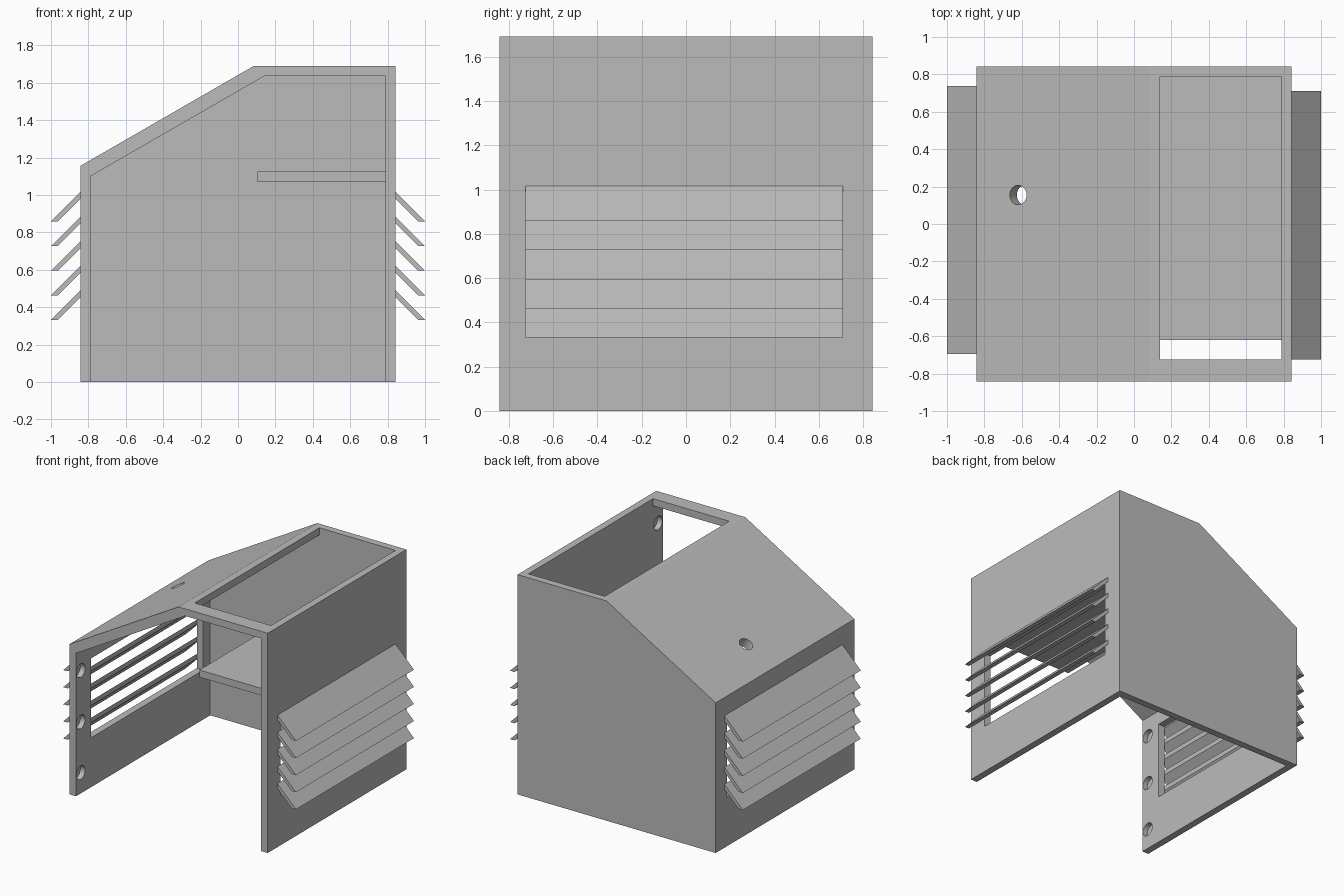
import bpy
import bmesh
from math import radians
from mathutils import Matrix, Vector

if "Cube" in bpy.data.objects:
    bpy.data.objects.remove(bpy.data.objects["Cube"], do_unlink=True)

grey = bpy.data.materials.new("plain grey")
grey.use_nodes = True
colour = (0.5, 0.5, 0.5, 1)
grey.diffuse_color = colour
grey.node_tree.nodes["Principled BSDF"].inputs["Base Color"].default_value = colour


def finish(name, bm):
    bmesh.ops.recalc_face_normals(bm, faces=bm.faces)
    mesh = bpy.data.meshes.new(name)
    bm.to_mesh(mesh)
    bm.free()
    mesh.materials.append(grey)
    obj = bpy.data.objects.new(name, mesh)
    bpy.context.collection.objects.link(obj)
    return obj


def prism(name, profile, y0, y1):
    """Extrude an x-z outline from y0 to y1."""
    bm = bmesh.new()
    face = bm.faces.new([bm.verts.new((x, y0, z)) for x, z in profile])
    grown = bmesh.ops.extrude_face_region(bm, geom=[face])["geom"]
    verts = [v for v in grown if isinstance(v, bmesh.types.BMVert)]
    bmesh.ops.translate(bm, verts=verts, vec=(0, y1 - y0, 0))
    return finish(name, bm)


def box(name, x0, x1, y0, y1, z0, z1):
    return prism(name, [(x0, z0), (x1, z0), (x1, z1), (x0, z1)], y0, y1)


def drill(centre, axis, depth):
    """Round cutter centred on a point."""
    bm = bmesh.new()
    turn = Vector((0, 0, 1)).rotation_difference(Vector(axis)).to_matrix().to_4x4()
    bmesh.ops.create_cone(bm, cap_ends=True, segments=32, radius1=HOLE, radius2=HOLE,
                          depth=depth, matrix=Matrix.Translation(centre) @ turn)
    return finish("hole_cutter", bm)


def cut(target, cutter):
    cutter.hide_render = True
    mod = target.modifiers.new("cut", 'BOOLEAN')
    mod.operation = 'DIFFERENCE'
    mod.solver = 'EXACT'
    mod.object = cutter
    bpy.context.view_layer.objects.active = target
    bpy.ops.object.modifier_apply(modifier=mod.name)
    bpy.data.objects.remove(cutter, do_unlink=True)


OUT, IN = 0.843, 0.788      # outer and inner wall faces
TOP, CEIL = 1.69, 1.635     # roof top and underside
HOLE = 0.052

# Housing with a sloped roof, open at the front and bottom
housing = prism("housing", [(-OUT, 0), (-OUT, 1.155), (0.085, TOP), (OUT, TOP), (OUT, 0)],
                -OUT, OUT)
cut(housing, prism("cavity_cutter",
                   [(-IN, -0.1), (-IN, 1.1), (0.14, CEIL), (IN, CEIL), (IN, -0.1)], -1, IN))

# Roof opening and cable hole square to the slope
cut(housing, box("roof_cutter", 0.14, IN, -0.725, IN, 1.5, 1.8))
cut(housing, drill((-0.62, 0.155, 1.285), (-0.5, 0, 0.866), 0.4))

# Side vents with their downward-tilted slats, and blind fixing holes by the front edge
for side, name, shift, heights in ((1, "left", -0.007, (0.16, 0.82, 1.48)),
                                   (-1, "right", 0.021, (0.16, 0.55, 0.945))):
    x0, x1 = sorted((side * 0.7, side * 0.95))
    cut(housing, box("vent_cutter", x0, x1, shift - 0.682, shift + 0.682, 0.38, 0.99))
    for z in heights:
        cut(housing, drill((side * (IN - 0.01), -0.785, z), (1, 0, 0), 0.1))
    for i in range(5):
        z = 1.015 - i * 0.1315
        slat = [(OUT, z), (1, z - 0.157), (0.963, z - 0.157), (OUT, z - 0.037)]
        prism(f"{name}_slat_{i + 1}", [(side * x, h) for x, h in slat],
              shift - 0.717, shift + 0.717)

# Inner shelf, let slightly into the walls
box("shelf", 0.105, IN + 0.01, -0.62, IN + 0.01, 1.07, 1.125)

# Smooth hole walls, crisp panel edges
bpy.ops.object.select_all(action='DESELECT')
housing.select_set(True)
bpy.context.view_layer.objects.active = housing
bpy.ops.object.shade_smooth_by_angle(angle=radians(25))
